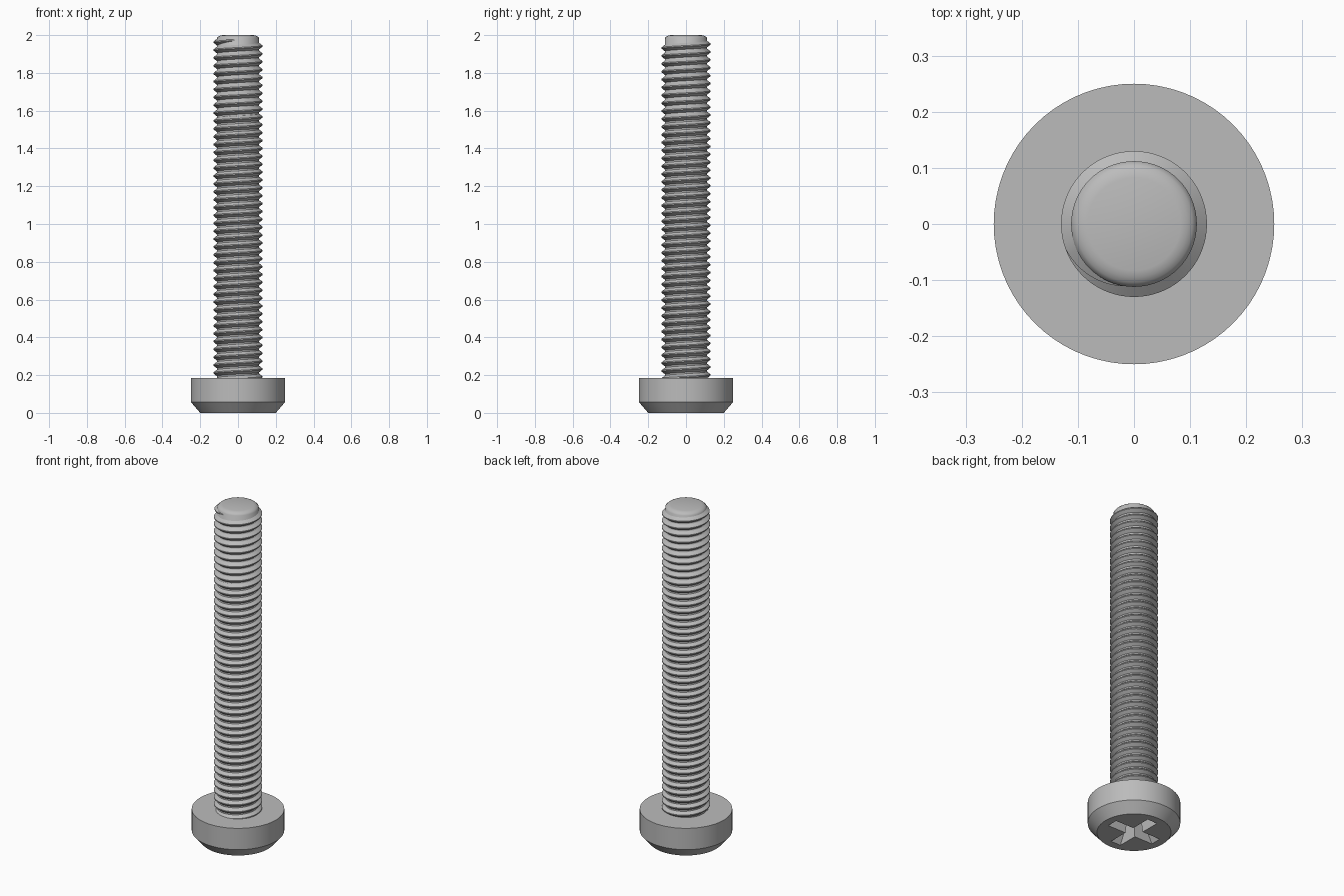
import bpy, bmesh, math
from math import cos, sin, pi, radians

if "Cube" in bpy.data.objects:
    bpy.data.objects.remove(bpy.data.objects["Cube"], do_unlink=True)

SEGMENTS = 72
PITCH = 0.0417
ROOT, CREST = 0.112, 0.13

steel = bpy.data.materials.new("grey steel")
steel.use_nodes = True
steel.diffuse_color = (0.5, 0.5, 0.5, 1)
steel.node_tree.nodes["Principled BSDF"].inputs["Base Color"].default_value = (0.5, 0.5, 0.5, 1)


def make_object(name, bm):
    bmesh.ops.recalc_face_normals(bm, faces=bm.faces)
    mesh = bpy.data.meshes.new(name)
    bm.to_mesh(mesh)
    bm.free()
    mesh.materials.append(steel)
    obj = bpy.data.objects.new(name, mesh)
    bpy.context.collection.objects.link(obj)
    return obj


def loft(name, rings, closed=True):
    """Skin a list of equal rings of points and cap both ends."""
    bm = bmesh.new()
    rows = [[bm.verts.new(p) for p in ring] for ring in rings]
    n = len(rows[0])
    for a, b in zip(rows, rows[1:]):
        for i in range(n):
            j = (i + 1) % n
            bm.faces.new((a[i], a[j], b[j], b[i]))
    bm.faces.new(rows[0])
    bm.faces.new(rows[-1])
    return make_object(name, bm)


def lathe(name, profile):
    angles = [2 * pi * i / SEGMENTS for i in range(SEGMENTS)]
    return loft(name, [[(r * cos(a), r * sin(a), z) for a in angles] for r, z in profile])


def activate(obj):
    bpy.ops.object.select_all(action="DESELECT")
    obj.select_set(True)
    bpy.context.view_layer.objects.active = obj


def smooth(obj, angle=30):
    activate(obj)
    bpy.ops.object.shade_smooth_by_angle(angle=radians(angle))


# Head with a bevelled lower rim
head = lathe("head", [(0.2, 0), (0.25, 0.058), (0.25, 0.185)])


# Tapered cross recess cut into the underside of the head
def cross(length, width, z):
    arm = [(width, width), (length, width), (length, -width)]
    ring = []
    for k in range(4):
        c, s = cos(-k * pi / 2), sin(-k * pi / 2)
        ring += [(x * c - y * s, x * s + y * c, z) for x, y in arm]
    return ring


cutter = loft("recess_cutter", [cross(0.16, 0.034, -0.01), cross(0.075, 0.022, 0.13)])
cutter.hide_render = True
cut = head.modifiers.new("recess", "BOOLEAN")
cut.operation = "DIFFERENCE"
cut.solver = "EXACT"
cut.object = cutter
activate(head)
bpy.ops.object.modifier_apply(modifier=cut.name)
bpy.data.objects.remove(cutter, do_unlink=True)
smooth(head)

# Shaft core with a rounded tip
shaft = lathe("shaft", [(ROOT, 0.165), (ROOT, 1.984), (0.104, 1.992), (0.095, 1.997), (0.083, 2.0)])
smooth(shaft, 50)

# Right-handed thread that runs out into the core near the tip
END_Z, END_ANGLE = 1.974, radians(275)
TURNS = 43.2
steps = int(TURNS * SEGMENTS)
sections = []
for i in range(steps + 1):
    back = 2 * pi * (steps - i) / SEGMENTS
    angle = END_ANGLE - back
    z = END_Z - PITCH * back / (2 * pi)
    fade = min(1, back / radians(75))
    inner = ROOT - 0.004
    outer = inner + (CREST - inner) * max(fade, 0.05)
    half = PITCH * 0.48 * max(fade, 0.3)
    flat = PITCH * 0.07
    sections.append([(r * cos(angle), r * sin(angle), z + dz)
                     for r, dz in ((inner, -half), (outer, -flat), (outer, flat), (inner, half))])
thread = loft("thread", sections)
smooth(thread)
